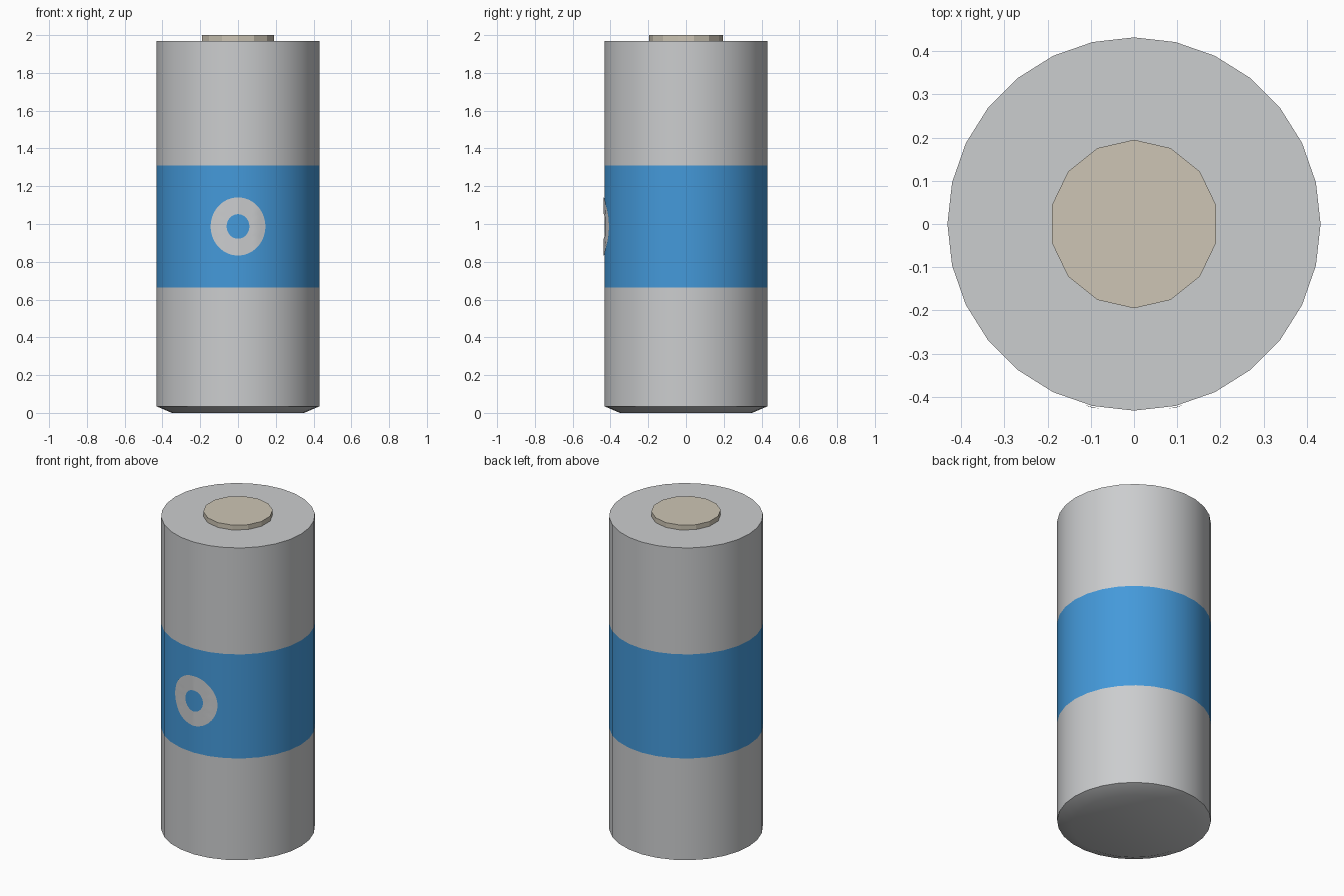
import bpy, math

if "Cube" in bpy.data.objects:
    bpy.data.objects.remove(bpy.data.objects["Cube"])

def material(name, rgb):
    m = bpy.data.materials.new(name)
    m.diffuse_color = (*rgb, 1)
    m.use_nodes = True
    m.node_tree.nodes["Principled BSDF"].inputs["Base Color"].default_value = m.diffuse_color
    return m

grey = material("light grey", (0.60, 0.61, 0.62))
blue = material("blue", (0.058, 0.32, 0.70))
tan = material("pale tan", (0.61, 0.56, 0.46))

def add_object(name, verts, faces, mats):
    me = bpy.data.meshes.new(name)
    me.from_pydata(verts, [], faces)
    for m in mats:
        me.materials.append(m)
    ob = bpy.data.objects.new(name, me)
    bpy.context.collection.objects.link(ob)
    bpy.context.view_layer.objects.active = ob
    for o in bpy.context.selected_objects:
        o.select_set(False)
    ob.select_set(True)
    return ob

def lathe(name, profile, sides, mats):
    """Spin (radius, z) points, listed bottom to top, into a closed solid."""
    verts = []
    for r, z in profile:
        for i in range(sides):
            a = math.pi / 2 + math.tau * i / sides
            verts.append((r * math.cos(a), r * math.sin(a), z))
    faces = [tuple(range(sides))[::-1]]
    for k in range(len(profile) - 1):
        for i in range(sides):
            j = (i + 1) % sides
            faces.append((k*sides + i, k*sides + j, (k+1)*sides + j, (k+1)*sides + i))
    top = (len(profile) - 1) * sides
    faces.append(tuple(range(top, top + sides)))
    return add_object(name, verts, faces, mats)

R, SIDES = 0.432, 28
BAND = (0.665, 1.31)

# Can body with chamfered base and a painted blue band
body = lathe("body", [(0.35, 0), (R, 0.035), (R, BAND[0]), (R, BAND[1]), (R, 1.97)],
             SIDES, [grey, blue])
for p in body.data.polygons:
    if BAND[0] < p.center.z < BAND[1] and abs(p.normal.z) < 0.1:
        p.material_index = 1
bpy.ops.object.shade_smooth_by_angle(angle=math.radians(30))

# Raised terminal disc on top
lathe("top_cap", [(0.195, 1.95), (0.195, 2.0)], 14, [tan])

# Thin ring mark wrapped on the front of the band
def wrap(x, z, lift):
    step = math.tau / SIDES
    a = math.asin(x / R)
    mid = (math.floor(a / step) + 0.5) * step          # centre of the flat facet
    d = R * math.cos(step / 2) + lift
    return (x, -(d - x * math.sin(mid)) / math.cos(mid), z)

N, ROWS = 56, 5
verts, faces = [], []
for k in range(ROWS):
    t = k / (ROWS - 1)
    rx, rz = 0.06 + 0.085 * t, 0.065 + 0.089 * t
    for i in range(N):
        a = math.tau * i / N
        verts.append(wrap(rx * math.cos(a), 0.987 + rz * math.sin(a), 0.004))
for k in range(ROWS - 1):
    for i in range(N):
        j = (i + 1) % N
        faces.append((k*N + i, (k+1)*N + i, (k+1)*N + j, k*N + j))
add_object("ring_mark", verts, faces, [grey])
bpy.ops.object.shade_smooth_by_angle(angle=math.radians(30))
